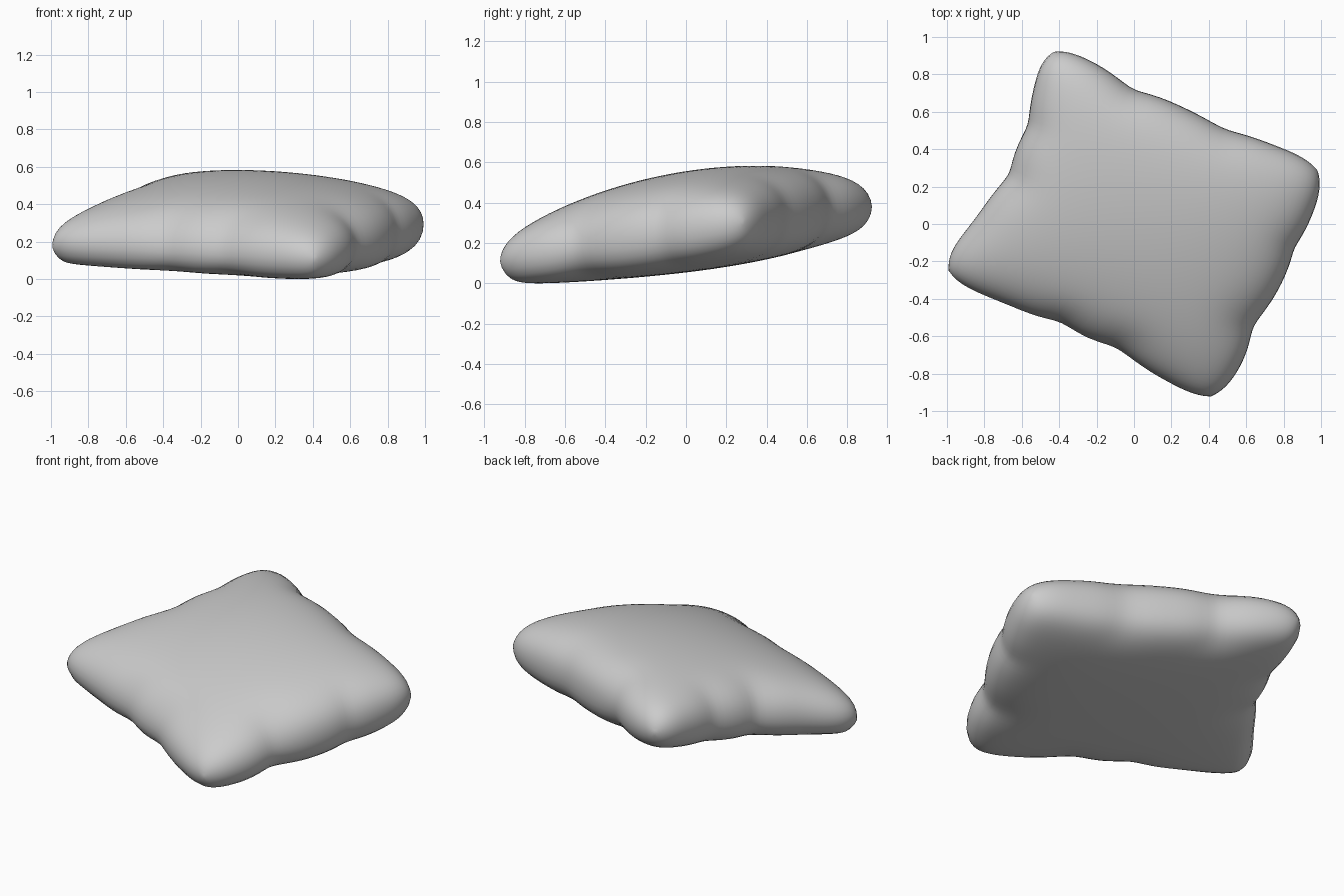
import bpy, bmesh, math
from mathutils import Vector

default = bpy.data.objects.get("Cube")
if default:
    bpy.data.objects.remove(default, do_unlink=True)

# Corners of the tilted cushion core: left, front, right, back
LEFT, FRONT = Vector((-.965, -.232, .17)), Vector((.42, -.885, .10))
RIGHT, BACK = Vector((.96, .262, .30)), Vector((-.42, .89, .385))
N, ROUND = 44, .085

# Pinches along the seams: s, t, depth, width
PINCHES = [(-.15, -1, .03, .14), (.3, -1, .035, .18), (1, -.35, .04, .2),
           (1, .4, .02, .12), (-.45, 1, .035, .16), (.3, 1, .02, .15),
           (-1, -.1, .03, .16), (-1, .4, .02, .15)]


def seam_scale(u):
    """Rounds the corners and bows the seams inward."""
    return 1 - .05 * u ** 12 - .06 * (1 - u * u)


def cushion_point(s, t, side):
    """Point on the upper (side 1) or lower (side -1) sheet, or the seam (0)."""
    a, b = s * seam_scale(t), t * seam_scale(s)
    low = LEFT.lerp(FRONT, (a + 1) / 2)
    high = BACK.lerp(RIGHT, (a + 1) / 2)
    p = low.lerp(high, (b + 1) / 2)
    # Left seam bows inward, right seam bows outward
    p += Vector((.91, -.41, 0)) * .06 * (1 - t * t)
    # Domed top, flatter underside that sags towards the raised back
    fill = max(0, (1 - s * s) * (1 - t * t))
    if side > 0:
        p.z += .225 * fill ** .36
    elif side < 0:
        p.z -= (.10 + .045 * t + .02 * s) * fill ** .25
    # Gathered cloth near the seams
    for ps, pt, depth, width in PINCHES:
        d2 = (s - ps) ** 2 + (t - pt) ** 2
        dent = depth * math.exp(-d2 / width ** 2)
        p += Vector((-ps * (abs(ps) == 1), -pt * (abs(pt) == 1), 0)) * dent
        p.z -= side * dent * .4
    return p


# Two sheets sharing one seam
bm = bmesh.new()
steps = [math.sin(math.pi / 2 * (2 * i / N - 1)) for i in range(N + 1)]
seam = {}
for side in (1, -1):
    grid = {}
    for i, s in enumerate(steps):
        for j, t in enumerate(steps):
            if i in (0, N) or j in (0, N):
                if (i, j) not in seam:
                    seam[i, j] = bm.verts.new(cushion_point(s, t, 0))
                grid[i, j] = seam[i, j]
            else:
                grid[i, j] = bm.verts.new(cushion_point(s, t, side))
    for i in range(N):
        for j in range(N):
            loop = [grid[i, j], grid[i + 1, j], grid[i + 1, j + 1], grid[i, j + 1]]
            bm.faces.new(loop if side == 1 else loop[::-1])

# Inflate to round the seam and corners, then relax the cloth
bm.normal_update()
for v, n in [(v, v.normal.copy()) for v in bm.verts]:
    v.co += n * ROUND
for _ in range(4):
    bmesh.ops.smooth_vert(bm, verts=bm.verts, factor=.5,
                          use_axis_x=True, use_axis_y=True, use_axis_z=True)

# Rest on the floor, centred
xs, ys, zs = zip(*(v.co for v in bm.verts))
offset = Vector((-(min(xs) + max(xs)) / 2, -(min(ys) + max(ys)) / 2, -min(zs)))
bmesh.ops.translate(bm, verts=bm.verts, vec=offset)

mesh = bpy.data.meshes.new("pillow")
bm.to_mesh(mesh)
bm.free()
pillow = bpy.data.objects.new("pillow", mesh)
bpy.context.collection.objects.link(pillow)

# Plain grey cloth
GREY = (.6, .6, .6, 1)
cloth = bpy.data.materials.new("grey cloth")
cloth.use_nodes = True
cloth.diffuse_color = GREY
cloth.node_tree.nodes["Principled BSDF"].inputs["Base Color"].default_value = GREY
mesh.materials.append(cloth)

bpy.context.view_layer.objects.active = pillow
pillow.select_set(True)
bpy.ops.object.shade_smooth()
